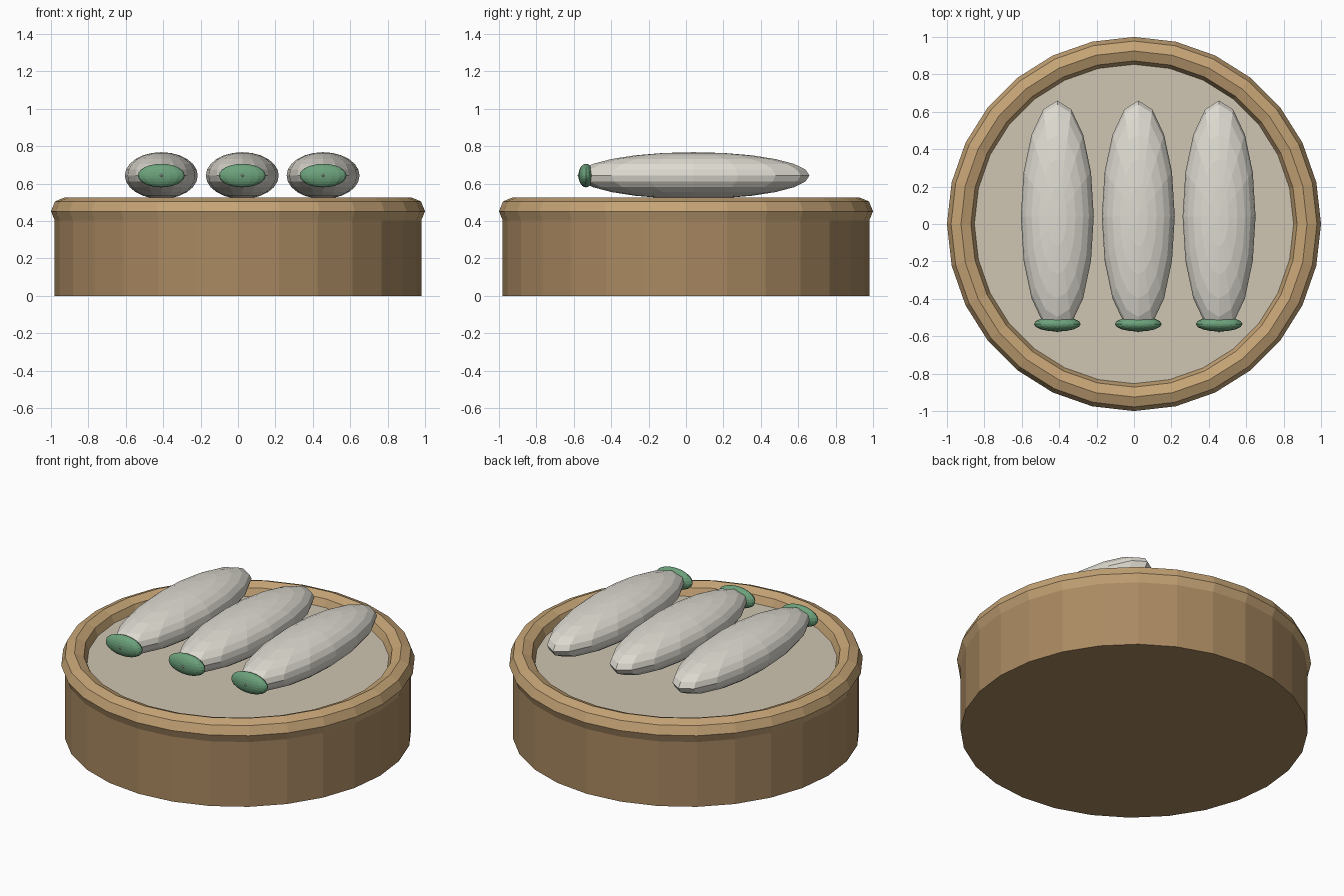
import bpy
from math import radians

if "Cube" in bpy.data.objects:
    bpy.data.objects.remove(bpy.data.objects["Cube"])


def material(name, rgb):
    m = bpy.data.materials.new(name)
    m.diffuse_color = (*rgb, 1)
    m.use_nodes = True
    m.node_tree.nodes["Principled BSDF"].inputs["Base Color"].default_value = m.diffuse_color
    return m


def finish(name, mat):
    ob = bpy.context.object
    ob.name = name
    ob.data.materials.append(mat)
    return ob


def ellipsoid(name, loc, scale, mat, segs, rings):
    bpy.ops.mesh.primitive_uv_sphere_add(segments=segs, ring_count=rings, radius=1, location=loc)
    ob = finish(name, mat)
    ob.scale = scale
    return ob


def cylinder(name, radius, z0, z1, mat, sides):
    bpy.ops.mesh.primitive_cylinder_add(vertices=sides, radius=radius, depth=z1 - z0,
                                        location=(0, 0, (z0 + z1) / 2))
    return finish(name, mat)


bamboo = material("bamboo", (0.40, 0.25, 0.12))
rim_wood = material("rim_wood", (0.56, 0.37, 0.18))
liner = material("liner", (0.62, 0.56, 0.44))
wrapper = material("wrapper", (0.72, 0.70, 0.63))
green = material("green", (0.15, 0.36, 0.20))

# Basket body, rounded rim and paper liner
cylinder("basket", 0.98, 0, 0.44, bamboo, 28)
bpy.ops.mesh.primitive_torus_add(major_segments=28, minor_segments=8, major_radius=0.925,
                                 minor_radius=0.075, location=(0, 0, 0.452))
finish("basket_rim", rim_wood)
cylinder("liner", 0.86, 0.40, 0.46, liner, 28)

# Three rolls, each with a green filling end at the front
for i, x in enumerate((-0.41, 0.023, 0.455)):
    ellipsoid(f"roll_{i + 1}", (x, 0.04, 0.643), (0.195, 0.62, 0.125), wrapper, 16, 12)
    ellipsoid(f"filling_{i + 1}", (x, -0.535, 0.643), (0.125, 0.04, 0.063), green, 16, 12)
